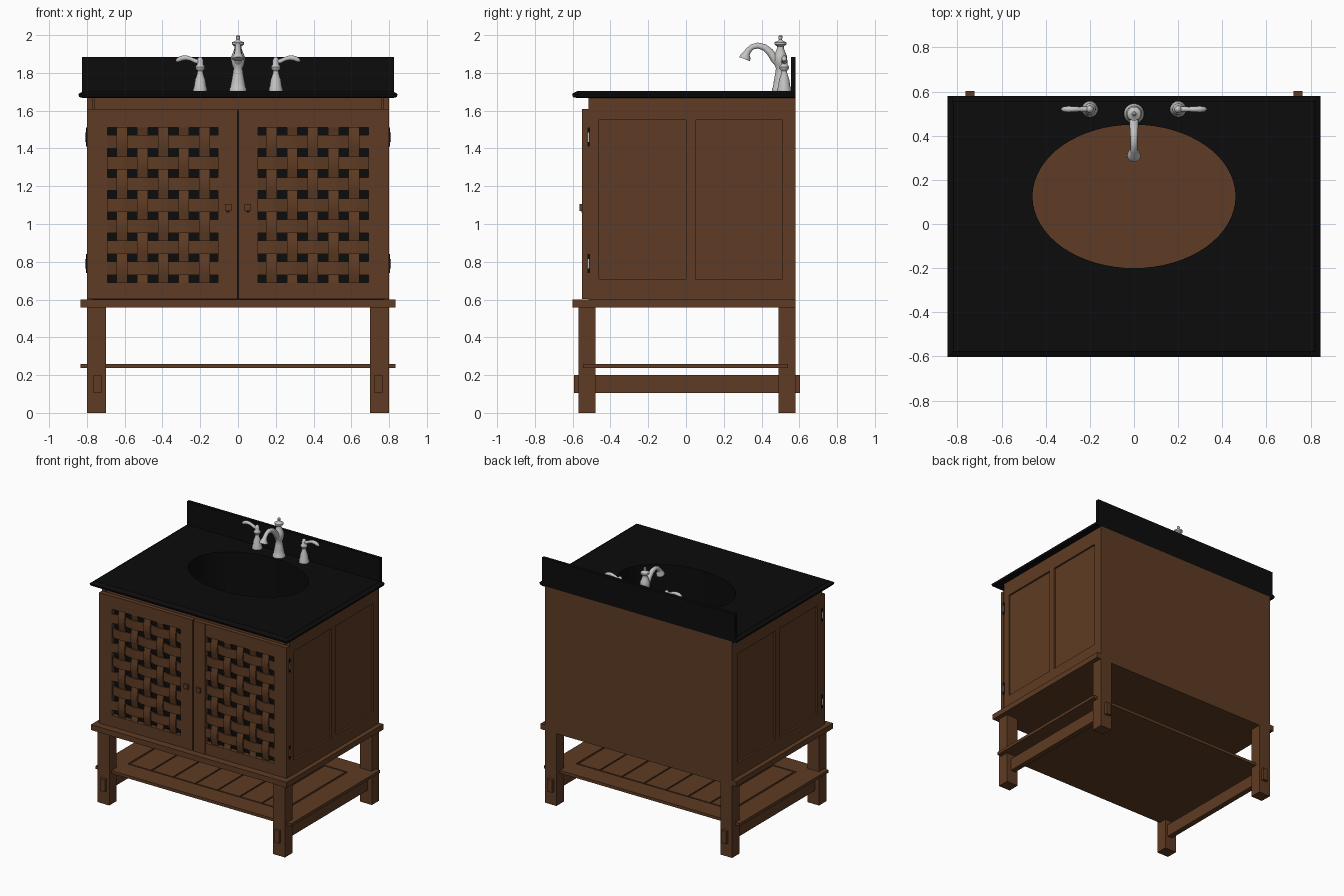
import bpy, bmesh, math
from mathutils import Vector

if "Cube" in bpy.data.objects:
    bpy.data.objects.remove(bpy.data.objects["Cube"])


def material(name, rgb):
    m = bpy.data.materials.new(name)
    m.diffuse_color = (*rgb, 1)
    m.use_nodes = True
    m.node_tree.nodes["Principled BSDF"].inputs["Base Color"].default_value = m.diffuse_color
    return m


WOOD = material("brown wood", (0.112, 0.044, 0.017))
BLACK = material("black stone", (0.0035, 0.0035, 0.0035))
METAL = material("brushed nickel", (0.55, 0.55, 0.54))


def finish(name, bm, mat, smooth=False):
    bmesh.ops.recalc_face_normals(bm, faces=bm.faces[:])
    me = bpy.data.meshes.new(name)
    bm.to_mesh(me)
    bm.free()
    me.materials.append(mat)
    ob = bpy.data.objects.new(name, me)
    bpy.context.collection.objects.link(ob)
    if smooth:
        bpy.ops.object.select_all(action='DESELECT')
        bpy.context.view_layer.objects.active = ob
        ob.select_set(True)
        bpy.ops.object.shade_smooth_by_angle(angle=math.radians(40))
    return ob


def box(name, x0, x1, y0, y1, z0, z1, mat=WOOD):
    bm = bmesh.new()
    bmesh.ops.create_cube(bm, size=1)
    for v in bm.verts:
        v.co = ((x0 + x1) / 2 + v.co.x * (x1 - x0), (y0 + y1) / 2 + v.co.y * (y1 - y0),
                (z0 + z1) / 2 + v.co.z * (z1 - z0))
    return finish(name, bm, mat)


def pair(name, x0, x1, *rest):
    """Box and its mirror across x = 0."""
    box("right_" + name, x0, x1, *rest)
    box("left_" + name, -x1, -x0, *rest)


def loft(name, rings, mat, closed=False, smooth=True):
    """Skin a list of rings; cap the ends unless the section loops round."""
    bm = bmesh.new()
    vs = [[bm.verts.new(p) for p in r] for r in rings]
    n = len(vs[0])
    for k in range(len(vs) if closed else len(vs) - 1):
        a, b = vs[k], vs[(k + 1) % len(vs)]
        for i in range(n):
            bm.faces.new((a[i], a[(i + 1) % n], b[(i + 1) % n], b[i]))
    if not closed:
        bm.faces.new(vs[0][::-1])
        bm.faces.new(vs[-1])
    return finish(name, bm, mat, smooth)


def lathe(name, cx, cy, profile, mat=METAL, sx=1, sy=1, n=24, closed=False):
    rings = [[(cx + r * sx * math.cos(2 * math.pi * i / n), cy + r * sy * math.sin(2 * math.pi * i / n), z)
              for i in range(n)] for r, z in profile]
    return loft(name, rings, mat, closed)


def tube(name, pts, radii, side, n=14):
    """Round tube along a planar path; side is the normal of that plane."""
    pts, side, rings = [Vector(p) for p in pts], Vector(side), []
    for k, p in enumerate(pts):
        t = (pts[min(k + 1, len(pts) - 1)] - pts[max(k - 1, 0)]).normalized()
        u = t.cross(side)
        rings.append([p + radii[k] * (math.cos(2 * math.pi * i / n) * side + math.sin(2 * math.pi * i / n) * u)
                      for i in range(n)])
    return loft(name, rings, METAL)


# Legs and through-tenon side stretchers
pair("front_leg", 0.70, 0.80, -0.57, -0.48, 0, 0.56)
pair("back_leg", 0.70, 0.80, 0.49, 0.58, 0, 0.56)
pair("stretcher", 0.722, 0.764, -0.592, 0.603, 0.105, 0.20)

# Slatted shelf
box("shelf_base", -0.835, 0.835, -0.545, 0.54, 0.238, 0.252)
pair("shelf_end", 0.67, 0.835, -0.545, 0.54, 0.252, 0.26)
for nm, y0, y1 in (("front", -0.545, -0.39), ("back", 0.385, 0.54)):
    box("shelf_" + nm + "_rail", -0.67, 0.67, y0, y1, 0.252, 0.26)
for i in range(7):
    x = -0.66 + i * 1.32 / 7
    box("shelf_slat", x + 0.006, x + 1.32 / 7 - 0.006, -0.38, 0.375, 0.252, 0.26)

# Cabinet carcass
box("cabinet_floor", -0.835, 0.835, -0.60, 0.58, 0.558, 0.60)
box("cabinet_back", -0.80, 0.80, 0.56, 0.58, 0.60, 1.67)
pair("side_panel", 0.77, 0.786, -0.50, 0.57, 0.60, 1.67)
for nm, y0, y1 in (("front", -0.515, -0.46), ("middle", 0.0, 0.05), ("back", 0.51, 0.58)):
    pair("side_" + nm + "_stile", 0.77, 0.80, y0, y1, 0.60, 1.67)
for y0, y1 in ((-0.46, 0.0), (0.05, 0.51)):
    pair("side_bottom_rail", 0.77, 0.80, y0, y1, 0.60, 0.71)
    pair("side_top_rail", 0.77, 0.80, y0, y1, 1.55, 1.67)
box("front_apron", -0.76, 0.76, -0.517, -0.49, 1.60, 1.67)
box("door_backing", -0.77, 0.77, -0.512, -0.502, 0.60, 1.60, BLACK)


# Woven strips of the door lattice
def strip(name, along_x, centre, a, b, width, first, step, sign, flip):
    rings, n = [], 32
    for k in range(n + 1):
        s = a + (b - a) * k / n
        y = -0.536 + sign * 0.0085 * math.cos(math.pi * (s - first) / step)
        rings.append([])
        for w, h in ((-1, -1), (1, -1), (1, 1), (-1, 1)):
            c, yy = centre + w * width / 2, y + h * 0.005
            rings[-1].append((flip * s, yy, c) if along_x else (flip * c, yy, s))
    loft(name, rings, WOOD)


X0, DX, Z0, DZ = 0.178, 0.109, 0.766, 0.1114
for flip, side in ((1, "right"), (-1, "left")):
    for i in range(7):
        strip(side + "_lattice_slat", True, Z0 + i * DZ, 0.10, 0.695, 0.071, X0, DX, (-1) ** i, flip)
    for j in range(5):
        strip(side + "_lattice_upright", False, X0 + j * DX, 0.685, 1.515, 0.057, Z0, DZ, -(-1) ** j, flip)

# Door frames, knobs and hinges
pair("door_outer_stile", 0.692, 0.80, -0.55, -0.517, 0.602, 1.61)
pair("door_inner_stile", 0.003, 0.105, -0.55, -0.517, 0.602, 1.61)
pair("door_top_rail", 0.105, 0.692, -0.548, -0.517, 1.51, 1.61)
pair("door_bottom_rail", 0.105, 0.692, -0.548, -0.517, 0.602, 0.69)
pair("knob", 0.035, 0.07, -0.565, -0.548, 1.07, 1.105)
pair("knob_stem", 0.045, 0.06, -0.552, -0.545, 1.06, 1.075, BLACK)
for z in (0.79, 1.46):
    pair("hinge_plate", 0.795, 0.806, -0.522, -0.508, z - 0.05, z + 0.05, BLACK)
    for s in (-1, 1):
        lathe("hinge_pin", s * 0.804, -0.516, [(0.006, z - 0.025), (0.006, z + 0.025)], METAL, n=10)

# Countertop with shaped edge and oval cutout
rings = []
for inset, z in ((0.03, 1.666), (0.004, 1.672), (0, 1.688), (0.008, 1.694), (0.022, 1.70), (0.026, 1.705)):
    x, y = 0.845 - inset, -0.603 + inset
    rings.append([(-x, y, z), (x, y, z), (x, 0.58, z), (-x, 0.58, z)])
counter = loft("countertop", rings, BLACK, smooth=False)
cutter = lathe("basin_cutter", 0, 0.125, [(1, 1.6), (1, 1.8)], BLACK, 0.46, 0.325, 64)
mod = counter.modifiers.new("cutout", 'BOOLEAN')
mod.operation, mod.solver, mod.object = 'DIFFERENCE', 'EXACT', cutter
bpy.context.view_layer.objects.active = counter
bpy.ops.object.modifier_apply(modifier="cutout")
bpy.data.objects.remove(cutter)
lathe("basin_wall", 0, 0.125, [(1.0, 1.695), (1.0, 1.2), (1.03, 1.2), (1.03, 1.695)], BLACK,
      0.46, 0.325, 64, closed=True)
box("backsplash", -0.825, 0.825, 0.555, 0.58, 1.70, 1.885, BLACK)

# Faucet body and spout
lathe("faucet_body", 0, 0.50, [
    (0.046, 1.704), (0.046, 1.716), (0.04, 1.725), (0.036, 1.75), (0.027, 1.80), (0.024, 1.825),
    (0.031, 1.84), (0.036, 1.865), (0.036, 1.885), (0.026, 1.91), (0.018, 1.93), (0.018, 1.94),
    (0.031, 1.95), (0.031, 1.962), (0.014, 1.97), (0.008, 1.977), (0.011, 1.985), (0.011, 1.993), (0.005, 2.0)])
tube("spout", [(0, 0.50, 1.845), (0, 0.47, 1.872), (0, 0.445, 1.91), (0, 0.415, 1.935), (0, 0.38, 1.945),
               (0, 0.35, 1.937), (0, 0.33, 1.918), (0, 0.319, 1.90), (0, 0.315, 1.886), (0, 0.31, 1.873)],
     [0.024, 0.022, 0.02, 0.018, 0.016, 0.015, 0.016, 0.02, 0.029, 0.031], (1, 0, 0))

# Lever handles
for s, side in ((1, "right"), (-1, "left")):
    lathe(side + "_handle_base", s * 0.20, 0.52, [
        (0.037, 1.704), (0.037, 1.715), (0.032, 1.73), (0.027, 1.765), (0.018, 1.79), (0.014, 1.81),
        (0.024, 1.822), (0.026, 1.832), (0.017, 1.845), (0.017, 1.865), (0.012, 1.878), (0.004, 1.884)])
    tube(side + "_lever", [(s * x, 0.52, z) for x, z in (
        (0.20, 1.857), (0.225, 1.862), (0.25, 1.874), (0.275, 1.88), (0.30, 1.877), (0.318, 1.868), (0.328, 1.862)
    )], [0.013, 0.012, 0.011, 0.013, 0.014, 0.012, 0.005], (0, 1, 0))
